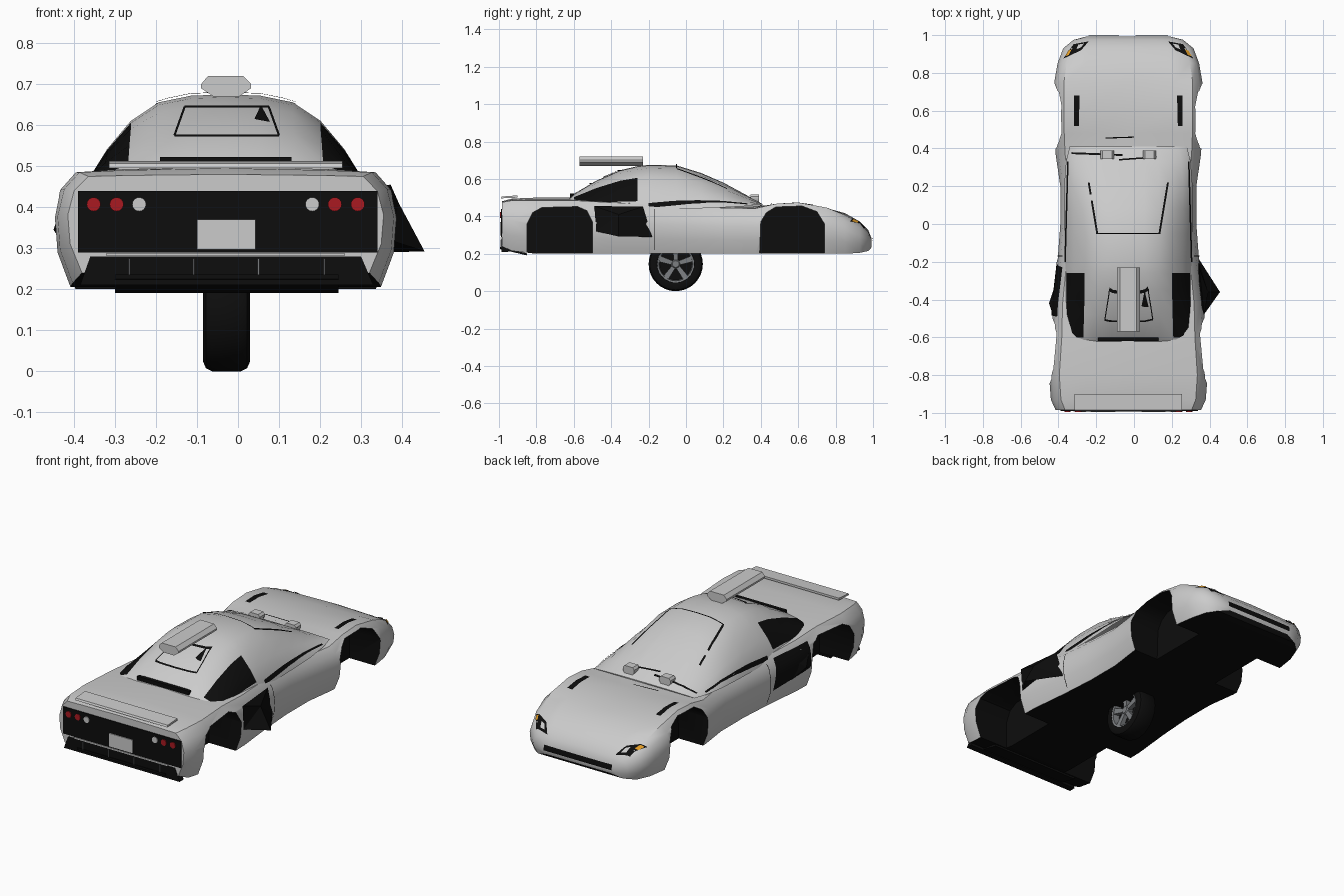
import bpy, bmesh, math
from mathutils import Vector
from mathutils.bvhtree import BVHTree

if "Cube" in bpy.data.objects:
    bpy.data.objects.remove(bpy.data.objects["Cube"])

CX = -0.03  # centre line of the bodywork


def mat(name, c):
    m = bpy.data.materials.new(name)
    m.diffuse_color = (*c, 1)
    m.use_nodes = True
    m.node_tree.nodes["Principled BSDF"].inputs["Base Color"].default_value = m.diffuse_color
    return m


GREY = mat("paint", (0.6, 0.6, 0.6))
BLACK = mat("black", (0.004, 0.004, 0.004))
RED = mat("red", (0.4, 0.01, 0.015))
ORANGE = mat("orange", (0.8, 0.35, 0.02))
WHITE = mat("white", (0.75, 0.75, 0.78))
METAL = mat("metal", (0.2, 0.21, 0.22))


def make(name, verts, faces, mats, smooth=35, idx=None):
    me = bpy.data.meshes.new(name)
    me.from_pydata([tuple(v) for v in verts], [], faces)
    for m in mats:
        me.materials.append(m)
    if idx:
        for p, i in zip(me.polygons, idx):
            p.material_index = i
    bm = bmesh.new()
    bm.from_mesh(me)
    bmesh.ops.recalc_face_normals(bm, faces=bm.faces)
    bm.to_mesh(me)
    bm.free()
    ob = bpy.data.objects.new(name, me)
    bpy.context.collection.objects.link(ob)
    shade(ob, smooth)
    return ob


def shade(ob, angle):
    ob.data.shade_smooth()
    ob.data.set_sharp_from_angle(angle=math.radians(angle))


def loft(rings, closed=True, caps=True):
    n = len(rings[0])
    verts = [v for r in rings for v in r]
    faces = [(i * n + j, i * n + (j + 1) % n, (i + 1) * n + (j + 1) % n, (i + 1) * n + j)
             for i in range(len(rings) - 1) for j in range(n if closed else n - 1)]
    if caps:
        faces += [tuple(range(n)), tuple(range((len(rings) - 1) * n, len(rings) * n))]
    return verts, faces


def prism(name, poly, axis, a, b, m):
    """Extrude a 2D polygon along an axis from a to b."""
    def put(p, d):
        v = list(p)
        v.insert(axis, d)
        return v
    return make(name, *loft([[put(p, d) for p in poly] for d in (a, b)]), [m])


def box(name, x, y, z, m):
    return prism(name, [(x[0], y[0]), (x[1], y[0]), (x[1], y[1]), (x[0], y[1])], 2, *z, m)


def mirror_half(half, y):
    return [(CX - x, y, z) for x, z in half] + [(CX + x, y, z) for x, z in reversed(half[:-1])]


# Lower body: lofted sections (y, half width, shoulder z, centre z, bottom z)
STATIONS = [(-.985, .385, .475, .48, .24), (-.93, .41, .485, .495, .215), (-.8, .42, .485, .50, .2),
            (-.6, .405, .485, .50, .2), (-.42, .40, .475, .49, .2), (-.2, .375, .465, .47, .2),
            (0, .36, .455, .46, .2), (.2, .36, .445, .455, .2), (.37, .385, .442, .455, .2),
            (.48, .39, .467, .457, .2), (.6, .39, .474, .457, .2), (.75, .392, .447, .442, .2),
            (.85, .375, .407, .417, .2), (.93, .345, .362, .372, .205), (.975, .29, .315, .325, .215),
            (.993, .22, .275, .28, .235)]
rings = []
for y, w, zs, zt, zb in STATIONS:
    half = [(w * f, zb + (zs - zb) * g) for f, g in ((.91, 0), (.985, .3), (1, .6), (.96, .85), (.87, 1))]
    rings.append(mirror_half(half + [(w * .6, (zs + zt) / 2), (0, zt)], y))
bv, bf = loft(rings)
under = [1 if j == 12 else 0 for i in range(len(STATIONS) - 1) for j in range(13)] + [0, 0]
body = make("body", bv, bf, [GREY, BLACK], idx=under)

# Cabin: arched sections (y, half width, height), dark rear quarter windows
ARCH = [(1, -.1), (.96, .1), (.85, .38), (.68, .7), (.48, .91), (.25, .985), (0, 1)]
cab = [(.41, .31, .005), (.33, .33, .05), (.2, .34, .12), (.08, .34, .172), (-.05, .34, .212), (-.2, .34, .215),
       (-.26, .34, .208), (-.35, .34, .187), (-.48, .345, .13), (-.6, .35, .06), (-.63, .34, .03)]
cv, cf = loft([mirror_half([(w * f, .46 + h * g) for f, g in ARCH], y) for y, w, h in cab], False)
win = [1 if i in (6, 7, 8) and j in (1, 2, 9, 10) else 0 for i in range(len(cab) - 1) for j in range(12)]
make("cabin", cv, cf, [GREY, BLACK], idx=win + [0, 0])

# Wheel wells cut out of the body
for well in ([(-.85, .1), (-.85, .36), (-.82, .42), (-.77, .447), (-.58, .452), (-.53, .43), (-.5, .37), (-.5, .1)],
             [(.39, .1), (.40, .37), (.43, .42), (.48, .45), (.62, .455), (.70, .425), (.74, .36), (.74, .1)]):
    for s in (-1, 1):
        cutter = prism("well_cutter", well, 0, CX + s * .2, CX + s * .55, BLACK)
        cutter.hide_render = True
        mod = body.modifiers.new("well", 'BOOLEAN')
        mod.operation, mod.solver, mod.material_mode, mod.object = 'DIFFERENCE', 'EXACT', 'TRANSFER', cutter
        bpy.context.view_layer.update()
        cut = bpy.data.meshes.new_from_object(body.evaluated_get(bpy.context.evaluated_depsgraph_get()))
        body.modifiers.clear()
        body.data = cut
        bpy.data.objects.remove(cutter)
shade(body, 35)

skin = BVHTree.FromPolygons(bv + cv, bf + [tuple(i + len(bv) for i in f) for f in cf])


def decal(name, corners, axis, side, m, nx=4, ny=2, lift=.004):
    """Four-corner patch projected on the skin along an axis."""
    d = Vector((0, 0, 0))
    d[axis] = side
    verts = []
    for i in range(nx + 1):
        for j in range(ny + 1):
            a, b, c, e = (Vector(p) for p in corners)
            p = list(a.lerp(b, i / nx).lerp(e.lerp(c, i / nx), j / ny))
            p.insert(axis, side * 2)
            hit = skin.ray_cast(Vector(p), -d)[0]
            verts.append((hit or skin.find_nearest(Vector(p))[0]) + d * lift)
    k = ny + 1
    faces = [(i * k + j, (i + 1) * k + j, (i + 1) * k + j + 1, i * k + j + 1) for i in range(nx) for j in range(ny)]
    return make(name, verts, faces, [m])


def seam(name, a, b, axis, side, w=.005, lift=.004):
    a, b = Vector(a), Vector(b)
    n = (b - a).orthogonal().normalized() * w / 2
    decal(name, [a + n, b + n, b - n, a - n], axis, side, BLACK, 12, 1, lift)


# Front lamps, bonnet vents, screen pillars, door seams, cowl boxes
for s in (-1, 1):
    def mx(pts):
        return [(CX + s * x, y) for x, y in pts]
    decal("headlamp", mx([(.21, .967), (.29, .952), (.345, .875), (.25, .92)]), 2, 1, BLACK, 6, 4)
    decal("headlamp_lens", mx([(.235, .955), (.265, .95), (.275, .925), (.25, .935)]), 2, 1, WHITE, 3, 3, .008)
    decal("indicator", mx([(.30, .925), (.318, .918), (.335, .888), (.315, .895)]), 2, 1, ORANGE, 3, 3, .008)
    decal("bonnet_vent", mx([(.258, .68), (.288, .68), (.288, .52), (.262, .52)]), 2, 1, BLACK)
    seam("pillar_seam", *mx([(.21, .22), (.165, -.05)]), 2, 1, .01)
    seam("window_seam", *mx([(.32, .33), (.335, -.2)]), 2, 1, .008)
    seam("door_rear", (-.17, .44), (-.17, .22), 0, s, .004)
    x = CX + s * .112
    prism("cowl_box", [(x - .035, .49), (x - .025, .475), (x + .025, .475), (x + .035, .49), (x + .035, .505),
                       (x + .025, .517), (x - .025, .517), (x - .035, .505)], 1, .345, .39, GREY)
for a, b, w in (((-.20, -.05), (.14, -.05), .006), ((-.15, .455), (0, .46), .006), ((-.33, .375), (-.06, .365), .01),
                ((-.08, .34), (.12, .355), .008)):
    seam("cowl_seam", a, b, 2, 1, w, .009)
decal("front_grille", [(-.24, .255), (.18, .255), (.18, .285), (-.24, .285)], 1, 1, BLACK, 10, 2, .006)

# Rear window outline and deck slot
frame = [(-.155, .575), (.10, .575), (.075, .645), (-.13, .645)]
for i in range(4):
    seam("rear_window_seam", frame[i], frame[(i + 1) % 4], 1, -1, .005, .012)
decal("window_corner", [(.04, .615), (.078, .608), (.058, .645), (.054, .645)], 1, -1, BLACK, 4, 2, .016)
box("deck_slot", (-.19, .13), (-.62, -.60), (.50, .522), BLACK)

# Tail panel with lamps, plate, lower valance and tilted diffuser
box("tail_panel", (-.39, .34), (-.99, -.96), (.29, .44), BLACK)
box("plate", (-.10, .043), (-.995, -.98), (.297, .37), WHITE)
prism("lower_valance", [(-.385, .21), (.33, .21), (.30, .28), (-.36, .28)], 1, -.987, -.95, BLACK)
box("bumper_strip", (-.32, .26), (-.992, -.97), (.281, .288), GREY)
prism("diffuser", [(-.995, .225), (-.995, .236), (-.85, .202), (-.85, .191)], 0, -.30, .245, BLACK)
for x in (-.265, -.108, .05, .21):
    box("diffuser_fin", (x - .002, x + .002), (-.992, -.95), (.23, .275), METAL)
for s in (-1, 1):
    for off, m in ((.322, RED), (.266, RED), (.211, WHITE)):
        ring = [(CX + s * off + .017 * math.cos(t * math.pi / 8), .407 + .017 * math.sin(t * math.pi / 8))
                for t in range(16)]
        prism("tail_lamp", ring, 1, -.995, -.98, m)

# Tail lip spoiler
prism("spoiler", [(-.99, .496), (-.985, .506), (-.90, .512), (-.90, .50)], 0, CX - .285, CX + .285, GREY)

# Side intakes: crumpled scoop on the right, shallow panel on the left
make("right_intake", [(.34, -.18, .29), (.455, -.36, .292), (.37, -.48, .32), (.372, -.49, .455), (.345, -.23, .452),
                      (.392, -.36, .41), (.34, -.36, .36)],
     [(0, 1, 5), (0, 5, 4), (1, 2, 5), (2, 3, 5), (3, 4, 5), (0, 6, 1), (1, 6, 2), (0, 4, 6), (4, 3, 6), (3, 2, 6)],
     [BLACK], 10)
decal("left_intake", [(-.49, .455), (-.23, .45), (-.19, .29), (-.48, .32)], 0, -1, BLACK, 6, 4, .006)
make("left_intake_edge", [(-.42, -.33, .30), (-.45, -.42, .345), (-.43, -.48, .32), (-.43, -.47, .40), (-.41, -.36, .40)],
     [(0, 1, 4), (0, 2, 1), (1, 2, 3), (1, 3, 4), (0, 4, 3, 2)], [BLACK], 10)

# Roof pod
pod = [(-.06, .67), (.003, .67), (.032, .69), (.032, .70), (.013, .72), (-.073, .72), (-.09, .70), (-.09, .69)]
prism("roof_pod", pod, 1, -.57, -.23, GREY)

# Single wheel under the floor
WC = Vector((-.028, -.055, .145))


def lathe(name, profile, m, n=32):
    rs = [[WC + Vector((x, r * math.cos(2 * math.pi * k / n), r * math.sin(2 * math.pi * k / n))) for k in range(n)]
          for x, r in profile]
    return make(name, *loft(rs, True, False), [m])


lathe("tyre", [(.04, .092), (.053, .10), (.057, .122), (.05, .138), (.035, .145), (-.035, .145), (-.05, .138),
               (-.057, .122), (-.053, .10), (-.04, .092), (.04, .092)], BLACK)
lathe("rim", [(.02, .086), (.05, .09), (.053, .099), (.04, .096), (-.045, .096), (-.045, .086), (.02, .086)], METAL)
lathe("wheel_back", [(.012, .001), (.012, .09), (-.02, .09), (-.02, .001)], BLACK)
lathe("hub", [(.048, .001), (.048, .018), (.04, .026), (.01, .026)], METAL, 16)
for k in range(5):
    a = 2 * math.pi * k / 5 + math.pi / 2
    u, v = Vector((0, math.cos(a), math.sin(a))), Vector((0, -math.sin(a), math.cos(a)))
    make("spoke", *loft([[WC + u * r + v * s * w + Vector((x, 0, 0)) for s, x in ((-1, .02), (1, .02), (1, t), (-1, t))]
                         for r, w, t in ((.015, .011, .043), (.09, .016, .048))]), [METAL])
